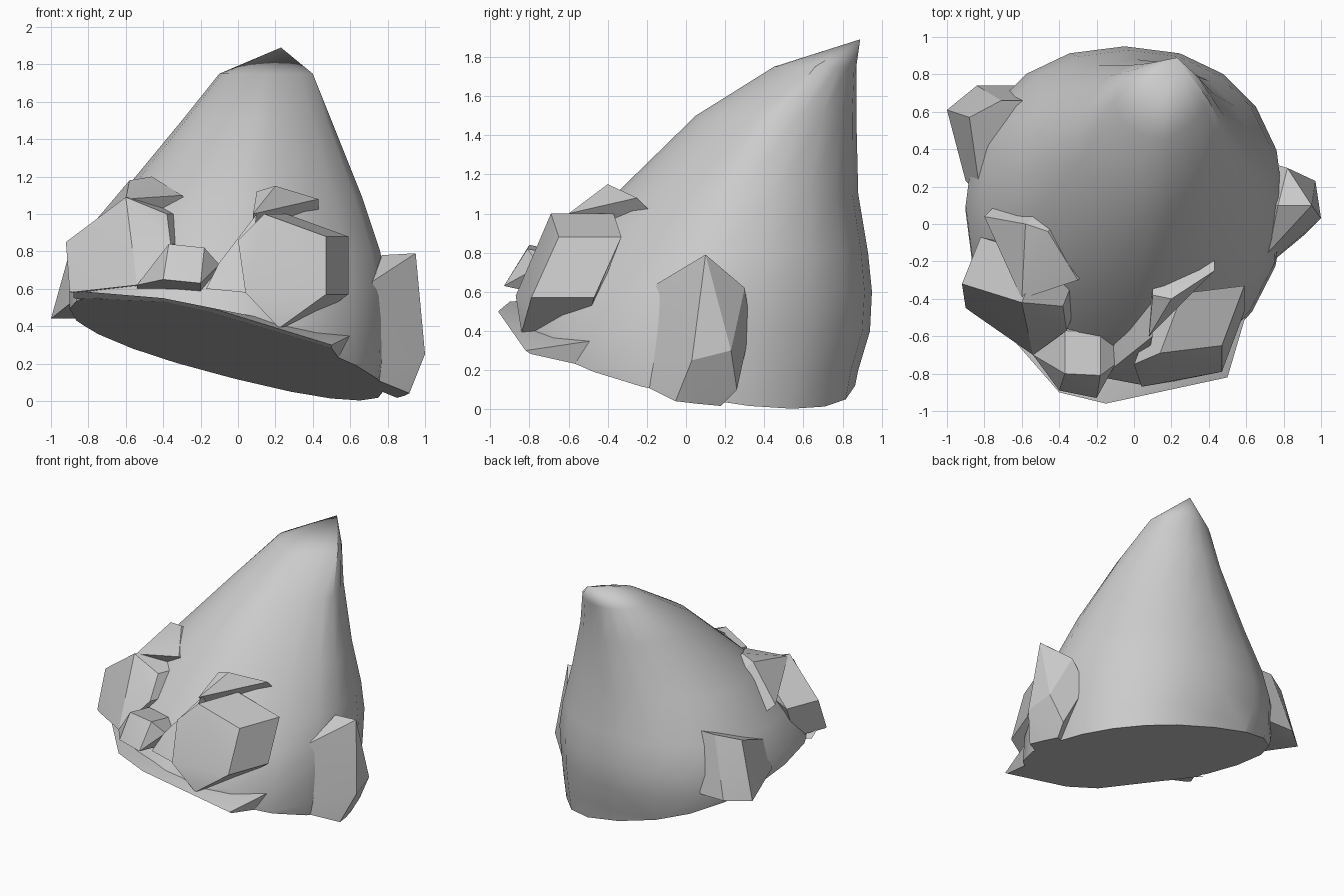
import bpy, bmesh, math
from mathutils import Vector

cube = bpy.data.objects.get("Cube")
if cube:
    bpy.data.objects.remove(cube, do_unlink=True)

# One plain grey for the whole bust
GREY = (0.6, 0.6, 0.6, 1)
clay = bpy.data.materials.new("clay_grey")
clay.use_nodes = True
clay.diffuse_color = GREY
clay.node_tree.nodes["Principled BSDF"].inputs["Base Color"].default_value = GREY

# Sloping plane that slices the underside flat
CUT_POINT = Vector((0, 0, 0.27))
CUT_NORMAL = Vector((0.26, 0.18, 1)).normalized()


def finish(name, bm, angle):
    """Slice the underside, close it and make the object."""
    geom = bm.verts[:] + bm.edges[:] + bm.faces[:]
    bmesh.ops.bisect_plane(bm, geom=geom, plane_co=CUT_POINT,
                           plane_no=CUT_NORMAL, clear_inner=True)
    rim = [e for e in bm.edges if e.is_boundary]
    if rim:
        bmesh.ops.holes_fill(bm, edges=rim, sides=0)
    bmesh.ops.recalc_face_normals(bm, faces=bm.faces[:])
    mesh = bpy.data.meshes.new(name)
    bm.to_mesh(mesh)
    bm.free()
    mesh.materials.append(clay)
    ob = bpy.data.objects.new(name, mesh)
    bpy.context.collection.objects.link(ob)
    bpy.ops.object.select_all(action='DESELECT')
    ob.select_set(True)
    bpy.context.view_layer.objects.active = ob
    bpy.ops.object.shade_smooth_by_angle(angle=math.radians(angle))


def chunk(name, corners, push):
    """Faceted lump: a few outer corners swept inwards by a push."""
    bm = bmesh.new()
    for corner in corners:
        bm.verts.new(corner)
        bm.verts.new(Vector(corner) + Vector(push))
    result = bmesh.ops.convex_hull(bm, input=bm.verts[:])
    spare = {g for g in result["geom_interior"] + result["geom_unused"]
             if isinstance(g, bmesh.types.BMVert)}
    bmesh.ops.delete(bm, geom=list(spare), context='VERTS')
    finish(name, bm, 20)


def signed_power(value, power):
    return math.copysign(abs(value) ** power, value)


def loft(name, rows, tip, sides=20):
    """Rounded slices (z, left, right, front, back) rising to a tip."""
    bm = bmesh.new()
    rings = []
    for z, x0, x1, y0, y1 in rows:
        ring = []
        for i in range(sides):
            angle = math.tau * i / sides
            c, s = math.cos(angle), math.sin(angle)
            # slices grow leaner with height, and the front left cheek is flatter
            squareness = 2.4 - 0.3 * z - (0.5 if c > 0 > s else 0)
            u = signed_power(c, 2 / squareness)
            v = signed_power(s, 2 / squareness)
            ring.append(bm.verts.new(((x0 + x1 + (x1 - x0) * u) / 2,
                                      (y0 + y1 + (y1 - y0) * v) / 2, z)))
        rings.append(ring)
    top = bm.verts.new(tip)
    for i in range(sides):
        j = (i + 1) % sides
        for low, high in zip(rings, rings[1:]):
            bm.faces.new((low[i], low[j], high[j], high[i]))
        bm.faces.new((rings[-1][i], rings[-1][j], top))
    finish(name, bm, 30)


# Leaning, pointed head
loft("head", [
    (-0.1, -0.8, 0.77, -0.8, 0.82),
    (0.2, -0.85, 0.8, -0.85, 0.88),
    (0.4, -0.9, 0.8, -0.87, 0.94),
    (0.6, -0.9, 0.8, -0.75, 0.95),
    (0.8, -0.82, 0.76, -0.6, 0.93),
    (1.1, -0.63, 0.66, -0.36, 0.88),
    (1.5, -0.3, 0.5, 0.05, 0.87),
    (1.75, -0.1, 0.4, 0.45, 0.87),
], tip=(0.23, 0.89, 1.89))

# Upper lip jutting over the flat underside
chunk("upper_lip", [
    (-0.4, -0.9, 0.55), (-0.15, -0.96, 0.5), (0.5, -0.82, 0.3),
    (0.6, -0.48, 0.35), (-0.88, -0.35, 0.59)], push=(0, 0.3, -0.2))

# Bulging eyes
chunk("left_eye", [
    (0.14, -0.69, 1), (0.47, -0.65, 0.88), (0.47, -0.79, 0.57),
    (0.22, -0.84, 0.39), (0.04, -0.87, 0.58), (0, -0.75, 0.86)],
    push=(0.12, 0.32, 0))
chunk("right_eye", [
    (-0.6, -0.42, 1.09), (-0.92, -0.32, 0.85), (-0.9, -0.45, 0.58),
    (-0.54, -0.7, 0.62), (-0.38, -0.44, 1), (-0.36, -0.57, 0.84)],
    push=(0.1, 0.25, 0))

# Brow ridges
chunk("left_brow", [
    (0.1, -0.38, 1.12), (0.2, -0.4, 1.15), (0.43, -0.25, 1.08),
    (0.08, -0.6, 1)], push=(0, 0.1, -0.1))
chunk("right_brow", [
    (-0.58, 0, 1.18), (-0.46, -0.04, 1.2), (-0.3, -0.3, 1.1),
    (-0.8, 0.04, 0.92), (-0.6, -0.4, 1.08)], push=(0.1, 0.1, -0.1))

# Nose and the fold beside it
chunk("nose", [
    (-0.37, -0.8, 0.84), (-0.18, -0.81, 0.82), (-0.4, -0.89, 0.65),
    (-0.2, -0.93, 0.63), (-0.54, -0.7, 0.62), (-0.1, -0.75, 0.73)],
    push=(0, 0.23, -0.05))
chunk("nose_fold", [
    (0.1, -0.6, 1), (-0.1, -0.76, 0.74), (0.04, -0.86, 0.58),
    (-0.17, -0.82, 0.6)], push=(0, 0.2, 0))

# Ears
chunk("left_ear", [
    (0.95, 0.1, 0.79), (0.77, 0.1, 0.78), (1, 0.03, 0.25),
    (0.97, 0.23, 0.3), (0.9, -0.07, 0), (0.62, -0.3, 0.15),
    (0.72, -0.15, 0.64), (0.82, 0.3, 0.62)], push=(-0.1, 0.03, -0.2))
chunk("right_ear", [
    (-1, 0.61, 0.44), (-0.84, 0.74, 0.45), (-0.88, 0.57, 0.87),
    (-0.71, 0.66, 0.9), (-0.9, 0.23, 0.52), (-0.82, 0.15, 0.7)],
    push=(0.2, 0, 0))
